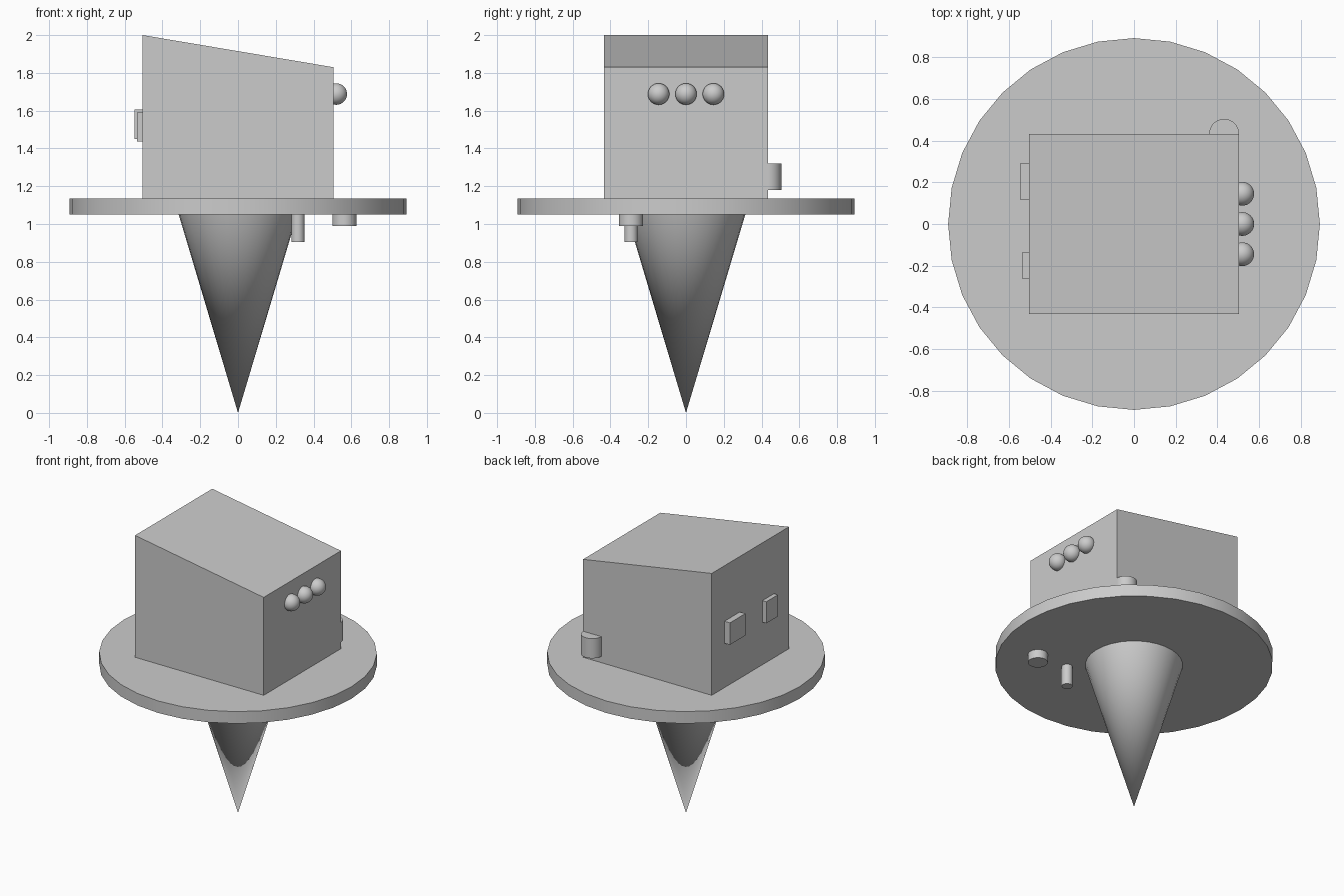
import bpy
import bmesh
from math import radians

cube = bpy.data.objects.get("Cube")
if cube:
    bpy.data.objects.remove(cube, do_unlink=True)

GREY = (0.6, 0.6, 0.6, 1.0)
grey = bpy.data.materials.new("plain_grey")
grey.use_nodes = True
grey.diffuse_color = GREY
grey.node_tree.nodes["Principled BSDF"].inputs["Base Color"].default_value = GREY


def finish(obj, name, smooth=False):
    obj.name = name
    obj.data.name = name
    obj.data.materials.append(grey)
    if smooth:
        bpy.ops.object.shade_smooth_by_angle(angle=radians(40))
    return obj


def cylinder(name, x, y, z0, z1, r_low, r_high):
    bpy.ops.mesh.primitive_cone_add(vertices=32, radius1=r_low, radius2=r_high,
                                    depth=z1 - z0, location=(x, y, (z0 + z1) / 2))
    return finish(bpy.context.object, name, True)


def box(name, low, high):
    centre = [(a + b) / 2 for a, b in zip(low, high)]
    bpy.ops.mesh.primitive_cube_add(size=1, location=centre)
    obj = bpy.context.object
    for v in obj.data.vertices:
        v.co = [c * (b - a) for c, a, b in zip(v.co, low, high)]
    return finish(obj, name)


# Round platform on a downward spike
PLATE_LOW, PLATE_TOP = 1.05, 1.135
cylinder("platform", 0, 0, PLATE_LOW, PLATE_TOP, 0.893, 0.893)
cylinder("spike", 0, 0, 0, PLATE_LOW, 0, 0.314)

# Housing with a roof that slopes down towards +x
housing = box("housing", (-0.505, -0.433, PLATE_TOP), (0.505, 0.433, 2.0))
for v in housing.data.vertices:
    if v.co.x > 0 and v.co.z > 0:
        v.co.z -= 0.17

# Row of three round lamps on the low end
for i, name in enumerate(("lamp_right", "lamp_middle", "lamp_left")):
    bpy.ops.mesh.primitive_uv_sphere_add(segments=32, ring_count=16, radius=0.057,
                                         location=(0.52, (i - 1) * 0.145, 1.688))
    finish(bpy.context.object, name, True)

# Two small panels on the tall end
box("large_panel", (-0.548, 0.118, 1.45), (-0.49, 0.29, 1.606))
box("small_panel", (-0.536, -0.265, 1.437), (-0.49, -0.135, 1.59))

# Half-sunk canister on the back wall
cylinder("canister", 0.433, 0.433, 1.18, 1.32, 0.072, 0.072)

# Fittings under the platform
cylinder("under_pin", 0.317, -0.291, 0.905, PLATE_LOW, 0.035, 0.035)
cylinder("under_knob", 0.563, -0.291, 0.99, PLATE_LOW, 0.064, 0.064)
